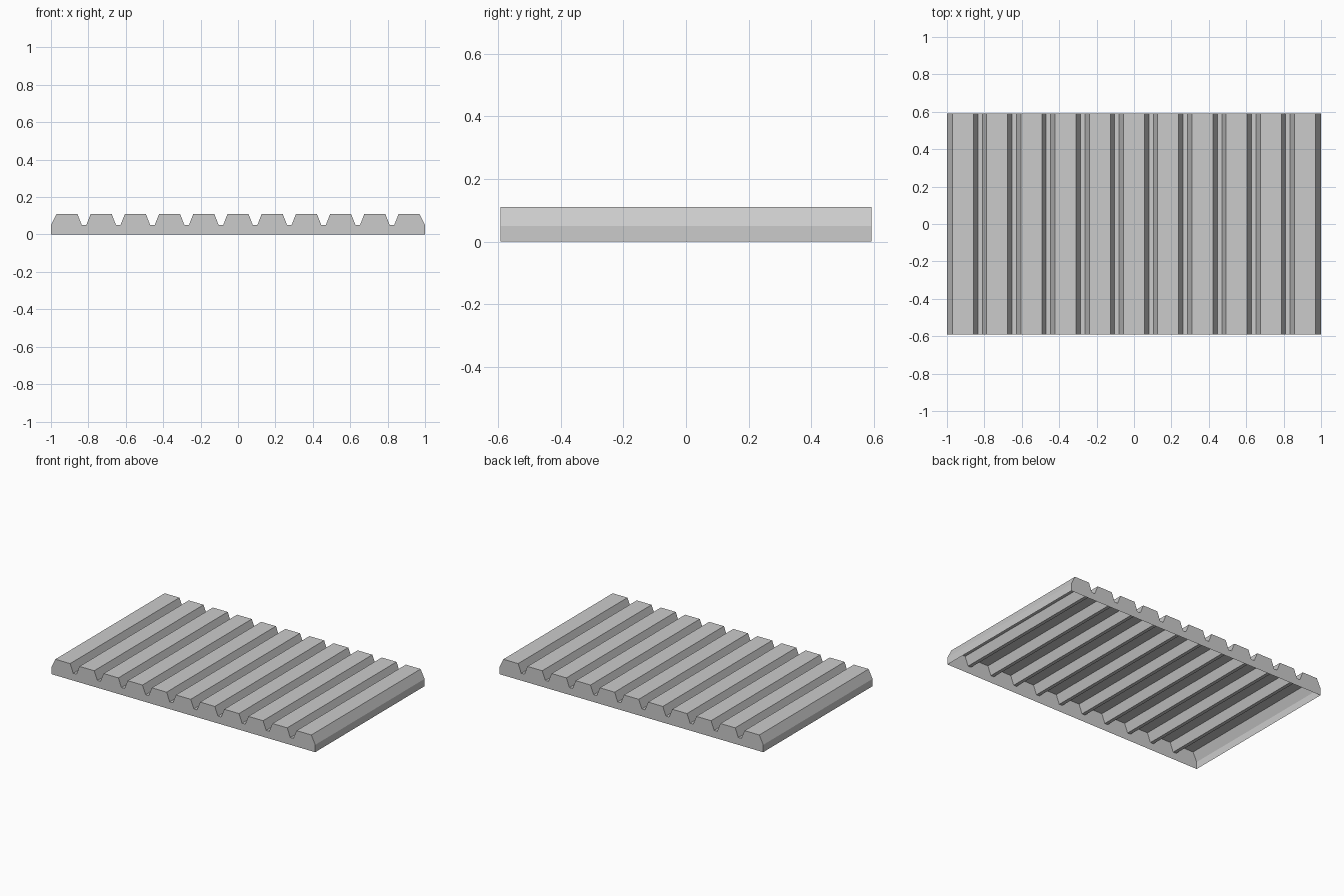
import bpy
import bmesh

if "Cube" in bpy.data.objects:
    bpy.data.objects.remove(bpy.data.objects["Cube"])

RIDGES = 11
PITCH = 0.1829
TOP_HALF = 0.056      # half width of a ridge top
FOOT_HALF = 0.0795    # half width of a ridge at groove level
TOP_Z, GROOVE_Z = 0.11, 0.05
HALF_Y = 0.592

# Corrugated cross-section, from the left skirt to the right skirt
profile = [(-1.0, 0.0)]
for k in range(RIDGES):
    c = (k - (RIDGES - 1) / 2) * PITCH
    left = -1.0 if k == 0 else c - FOOT_HALF
    right = 1.0 if k == RIDGES - 1 else c + FOOT_HALF
    profile += [(left, GROOVE_Z), (c - TOP_HALF, TOP_Z),
                (c + TOP_HALF, TOP_Z), (right, GROOVE_Z)]
profile.append((1.0, 0.0))

bm = bmesh.new()
front = [bm.verts.new((x, -HALF_Y, z)) for x, z in profile]
back = [bm.verts.new((x, HALF_Y, z)) for x, z in profile]

# Ribbed top and side skirts
for i in range(len(profile) - 1):
    bm.faces.new((front[i], front[i + 1], back[i + 1], back[i]))

# End plates; the underside stays open
bm.faces.new(front[::-1])
bm.faces.new(back)
bmesh.ops.recalc_face_normals(bm, faces=bm.faces[:])

# Open shell: make sure the ribbed top faces upward
bm.normal_update()
if sum(f.normal.z * f.calc_area() for f in bm.faces) < 0:
    bmesh.ops.reverse_faces(bm, faces=bm.faces[:])

mesh = bpy.data.meshes.new("corrugated_panel")
bm.to_mesh(mesh)
bm.free()
panel = bpy.data.objects.new("corrugated_panel", mesh)
bpy.context.collection.objects.link(panel)
